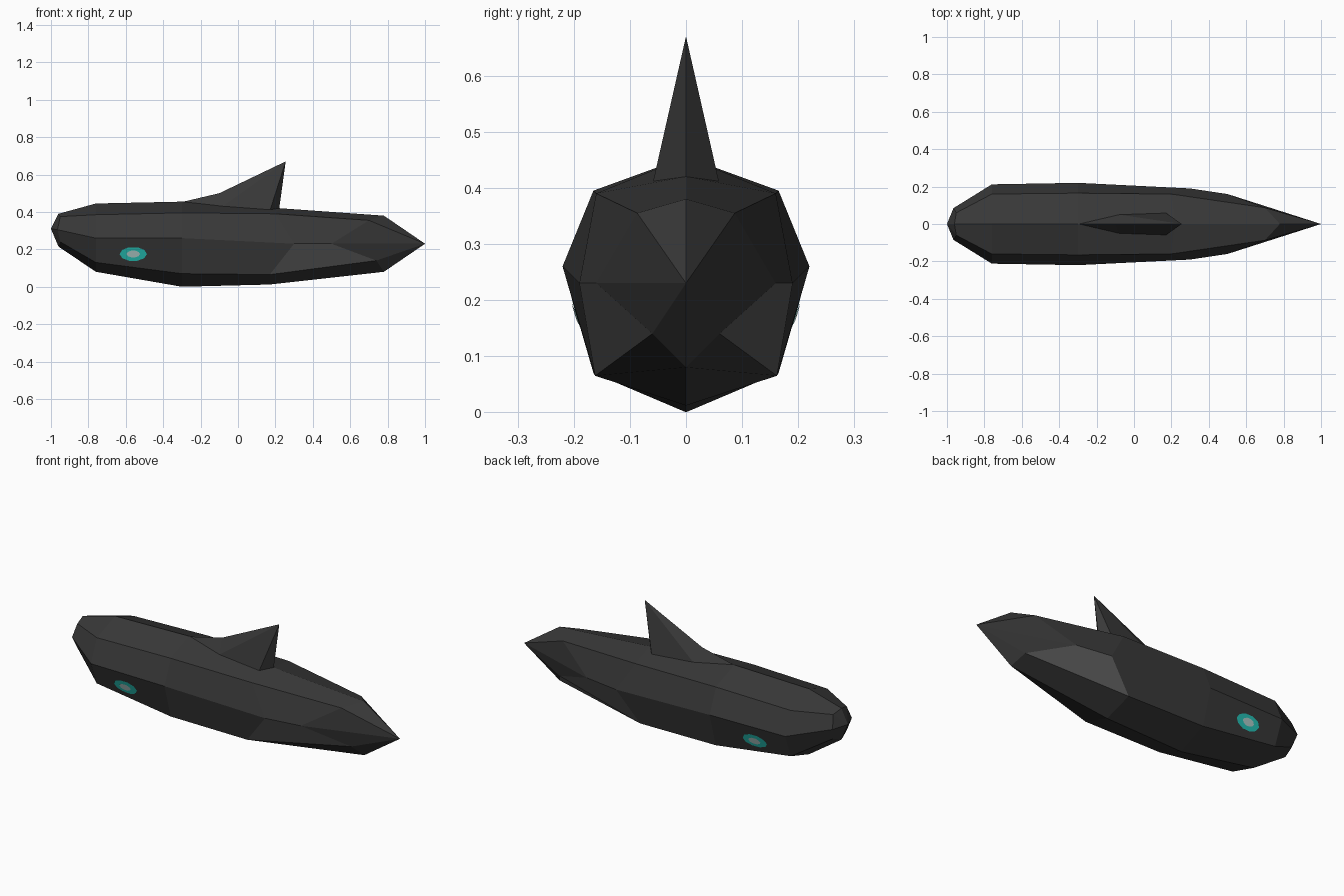
import bpy, bmesh, math
from mathutils import Vector
from mathutils.bvhtree import BVHTree

if "Cube" in bpy.data.objects:
    bpy.data.objects.remove(bpy.data.objects["Cube"])


def material(name, rgb):
    m = bpy.data.materials.new(name)
    m.diffuse_color = (*rgb, 1)
    m.use_nodes = True
    m.node_tree.nodes["Principled BSDF"].inputs["Base Color"].default_value = m.diffuse_color
    return m


HULL = material("charcoal", (0.040, 0.040, 0.040))
PALE = material("lighter grey", (0.095, 0.095, 0.095))
TEAL = material("teal", (0.02, 0.55, 0.48))
GLINT = material("pale glint", (0.45, 0.62, 0.60))


def make(name, bm, mats, mirror=True):
    me = bpy.data.meshes.new(name)
    bm.to_mesh(me)
    ob = bpy.data.objects.new(name, me)
    bpy.context.collection.objects.link(ob)
    for m in mats:
        me.materials.append(m)
    if mirror:
        mod = ob.modifiers.new("mirror", 'MIRROR')
        mod.use_axis = (False, True, False)
    return ob


# body: five lengthwise ridge lines of one half (y < 0 side), from top to keel
lines = [
    [(-.96, 0, .39), (-.76, 0, .445), (-.3, 0, .455), (.22, 0, .42), (.78, 0, .38)],
    [(-.95, .06, .375), (-.76, .16, .385), (-.3, .165, .395), (.2, .16, .39), (.7, .087, .355)],
    [(-.965, .085, .305), (-.76, .212, .26), (-.3, .22, .26), (.3, .19, .23), (.5, .16, .23)],
    [(-.95, .06, .24), (-.76, .16, .13), (-.3, .165, .07), (.17, .162, .065), (.74, .06, .14)],
    [(-.96, 0, .215), (-.76, 0, .08), (-.3, 0, 0), (.17, 0, .012), (.78, 0, .08)],
]
bm = bmesh.new()
grid = [[bm.verts.new((x, -y, z)) for x, y, z in line] for line in lines]
nose = bm.verts.new((-1, 0, .31))
tip = bm.verts.new((1, 0, .23))
for i, (a, b) in enumerate(zip(grid, grid[1:])):
    bm.faces.new((nose, b[0], a[0]))
    for k in range(4):
        f = bm.faces.new((a[k], b[k], b[k + 1], a[k + 1]))
        f.material_index = int(i == 2 and k == 3)   # pale rear flank panel
    bm.faces.new((a[4], b[4], tip))
bmesh.ops.recalc_face_normals(bm, faces=bm.faces)
# the half shell is open, so make sure its normals point outward
if sum((f.normal.y * f.calc_area() for f in bm.faces)) > 0:
    bmesh.ops.reverse_faces(bm, faces=bm.faces)
tree = BVHTree.FromBMesh(bm)
make("body", bm, [HULL, PALE])
bm.free()

# dorsal fin: swept blade with a low leading root and a wedge-shaped rear
bm = bmesh.new()
front, ridge, peak, back, side_a, side_b = [bm.verts.new(p) for p in (
    (-.3, 0, .453), (-.1, 0, .50), (.255, 0, .67), (.22, 0, .415),
    (-.08, -.05, .43), (.17, -.06, .405))]
for f in ((front, side_a, ridge), (ridge, side_a, peak),
          (side_a, side_b, peak), (side_b, back, peak)):
    bm.faces.new(f)
make("dorsal_fin", bm, [HULL])
bm.free()


# eyes: thin plates laid on the lower cheek
def eye_plate(name, rx, rz, lift, mat, sides=10):
    bm = bmesh.new()
    vs = []
    for i in range(sides):
        t = 2 * math.pi * i / sides
        p = Vector((-.56 + rx * math.cos(t), -1, .175 + rz * math.sin(t)))
        hit, n, _, _ = tree.ray_cast(p, Vector((0, 1, 0)))
        vs.append(bm.verts.new(hit + Vector((0, -lift, 0))))
    bm.faces.new(vs)
    make(name, bm, [mat])
    bm.free()


eye_plate("eye", .073, .038, .004, TEAL)
eye_plate("pupil", .036, .019, .007, GLINT)
